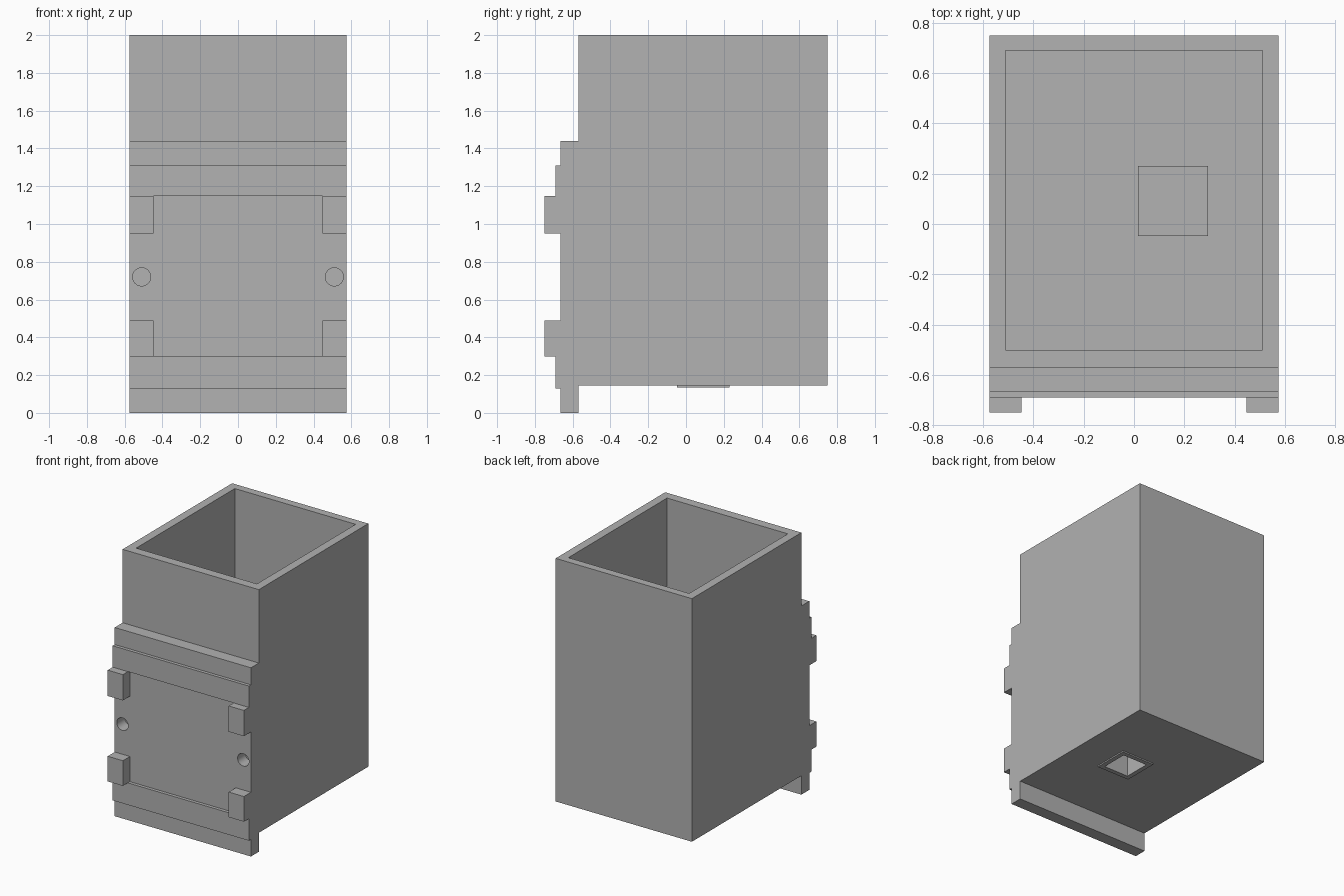
import bpy, bmesh

if "Cube" in bpy.data.objects:
    bpy.data.objects.remove(bpy.data.objects["Cube"], do_unlink=True)

GREY = (0.445, 0.445, 0.445, 1)
grey = bpy.data.materials.new("plain grey")
grey.use_nodes = True
grey.diffuse_color = GREY
grey.node_tree.nodes["Principled BSDF"].inputs["Base Color"].default_value = GREY


def finish(name, bm):
    bmesh.ops.recalc_face_normals(bm, faces=bm.faces)
    mesh = bpy.data.meshes.new(name)
    bm.to_mesh(mesh)
    bm.free()
    mesh.materials.append(grey)
    obj = bpy.data.objects.new(name, mesh)
    bpy.context.collection.objects.link(obj)
    return obj


def extrude(name, points, direction):
    bm = bmesh.new()
    face = bm.faces.new([bm.verts.new(p) for p in points])
    new = bmesh.ops.extrude_face_region(bm, geom=[face])["geom"]
    verts = [v for v in new if isinstance(v, bmesh.types.BMVert)]
    bmesh.ops.translate(bm, verts=verts, vec=direction)
    return finish(name, bm)


def box(name, x, y, z):
    base = [(x[0], y[0], z[0]), (x[1], y[0], z[0]), (x[1], y[1], z[0]), (x[0], y[1], z[0])]
    return extrude(name, base, (0, 0, z[1] - z[0]))


def combine(target, tool, operation):
    # Apply the boolean, then discard the tool
    tool.hide_render = True
    mod = target.modifiers.new(operation, 'BOOLEAN')
    mod.operation, mod.solver, mod.object = operation, 'EXACT', tool
    bpy.ops.object.select_all(action='DESELECT')
    bpy.context.view_layer.objects.active = target
    target.select_set(True)
    bpy.ops.object.modifier_apply(modifier=mod.name)
    bpy.data.objects.remove(tool, do_unlink=True)


# Container with stepped front panel, as one side profile
W = 0.575
BACK, FRONT, PANEL, BAR = 0.75, -0.57, -0.665, -0.69
BASE = 0.145
profile = [(BACK, BASE), (BACK, 2), (FRONT, 2), (FRONT, 1.44), (PANEL, 1.44),
           (PANEL, 1.31), (BAR, 1.31), (BAR, 1.147), (PANEL, 1.147), (PANEL, 0.298),
           (BAR, 0.298), (BAR, 0.13), (PANEL, 0.13), (PANEL, 0), (FRONT, 0), (FRONT, BASE)]
body = extrude("container", [(-W, y, z) for y, z in profile], (2 * W, 0, 0))
combine(body, box("cavity", (-0.51, 0.51), (-0.5, 0.69), (0.21, 2.2)), 'DIFFERENCE')

# Blind socket rising from the floor, with a thin lip underneath
combine(body, box("socket", (0.015, 0.295), (-0.048, 0.23), (0.135, 0.37)), 'UNION')
combine(body, box("socket_well", (0.05, 0.26), (-0.013, 0.195), (0, 0.335)), 'DIFFERENCE')

# Round blind holes on both sides of the front panel
for side in (-1, 1):
    bpy.ops.mesh.primitive_cylinder_add(vertices=32, radius=0.048, depth=0.2,
                                        location=(side * 0.51, FRONT - 0.1, 0.72),
                                        rotation=(1.570796, 0, 0))
    combine(body, bpy.context.object, 'DIFFERENCE')

# Four corner lugs
for side, word in ((-1, "right"), (1, "left")):
    x = sorted((side * 0.447, side * W))
    for level, z in (("lower", (0.298, 0.49)), ("upper", (0.95, 1.147))):
        box(f"{level}_{word}_lug", x, (-0.75, PANEL), z)

# Smooth only the round holes
bpy.ops.object.select_all(action='DESELECT')
body.select_set(True)
bpy.context.view_layer.objects.active = body
bpy.ops.object.shade_smooth_by_angle(angle=0.52)
